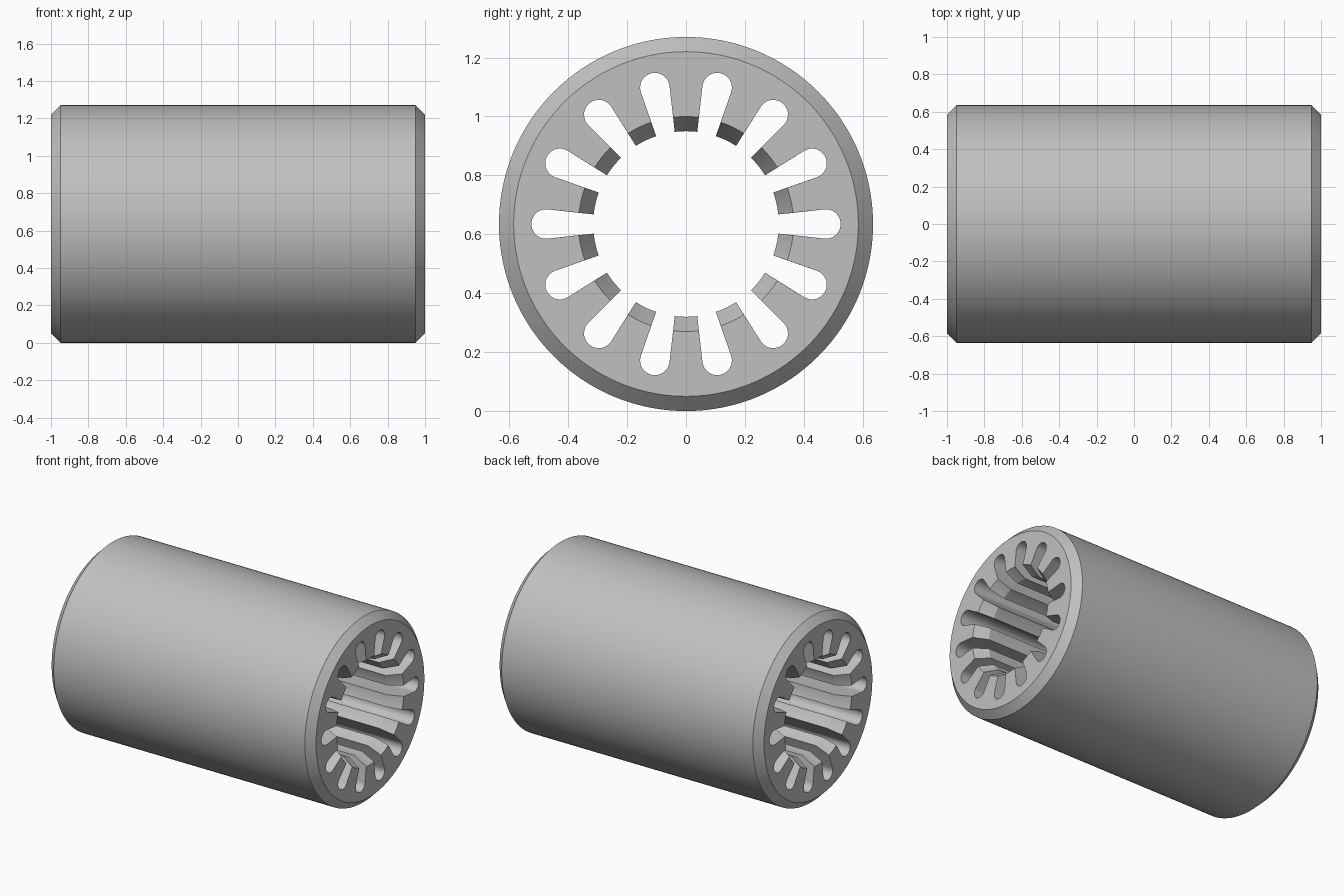
import bpy
import bmesh
from math import sin, cos, tan, pi, radians, sqrt, atan2

cube = bpy.data.objects.get("Cube")
if cube:
    bpy.data.objects.remove(cube, do_unlink=True)

SLOTS = 14
OUTER, BORE, CHAMFER = 0.635, 0.315, 0.05
HALF, LEAD_IN = 1.0, 0.09            # half length, axial depth of bore chamfer
SLOT_CENTRE, SLOT_R, FLARE = 0.475, 0.05, radians(6.4)
ROUND_STEPS, TIP_STEPS, RIM_STEPS = 18, 6, 168


def polar(r, a):
    return r * cos(a), r * sin(a)


def slot_mouth(r):
    """Angle from slot axis to slot wall at radius r."""
    tx = SLOT_CENTRE - SLOT_R * sin(FLARE)
    h = SLOT_R * cos(FLARE) + (r - tx) * tan(FLARE)
    return atan2(h, sqrt(r * r - h * h))


def slotted_outline(tip_r):
    """Closed bore outline: rounded slots separated by teeth."""
    pts = []
    pitch = 2 * pi / SLOTS
    mouth = slot_mouth(tip_r)
    sweep = pi / 2 + FLARE
    for i in range(SLOTS):
        a = i * pitch
        # rounded slot end
        for k in range(ROUND_STEPS + 1):
            t = -sweep + 2 * sweep * k / ROUND_STEPS
            u, v = SLOT_CENTRE + SLOT_R * cos(t), SLOT_R * sin(t)
            pts.append((u * cos(a) - v * sin(a), u * sin(a) + v * cos(a)))
        # tooth tip arc
        for k in range(TIP_STEPS + 1):
            pts.append(polar(tip_r, a + mouth + (pitch - 2 * mouth) * k / TIP_STEPS))
    return pts


def circle(r):
    return [polar(r, 2 * pi * i / RIM_STEPS) for i in range(RIM_STEPS)]


bm = bmesh.new()


def ring(points, x):
    return [bm.verts.new((x, y, z + OUTER)) for y, z in points]


def skin(rings):
    for a, b in zip(rings, rings[1:]):
        for i in range(len(a)):
            j = (i + 1) % len(a)
            bm.faces.new((a[i], a[j], b[j], b[i]))


# outer shell with chamfered rims
outer = [ring(circle(r), x) for r, x in (
    (OUTER - CHAMFER, -HALF), (OUTER, CHAMFER - HALF),
    (OUTER, HALF - CHAMFER), (OUTER - CHAMFER, HALF))]
skin(outer)

# slotted bore with chamfered tooth ends
inner = [ring(slotted_outline(r), x) for r, x in (
    (BORE + CHAMFER, -HALF), (BORE, LEAD_IN - HALF),
    (BORE, HALF - LEAD_IN), (BORE + CHAMFER, HALF))]
skin(inner)

# flat end faces
for end in (0, -1):
    rim = set(outer[end]) | set(inner[end])
    edges = [e for e in bm.edges if e.verts[0] in rim and e.verts[1] in rim]
    bmesh.ops.triangle_fill(bm, edges=edges, use_beauty=True)

bmesh.ops.recalc_face_normals(bm, faces=bm.faces[:])
mesh = bpy.data.meshes.new("slotted_core")
bm.to_mesh(mesh)
bm.free()

core = bpy.data.objects.new("slotted_core", mesh)
bpy.context.collection.objects.link(core)

# plain grey metal
grey = bpy.data.materials.new("grey_metal")
grey.use_nodes = True
colour = (0.53, 0.53, 0.53, 1)
grey.diffuse_color = colour
grey.node_tree.nodes["Principled BSDF"].inputs["Base Color"].default_value = colour
mesh.materials.append(grey)

bpy.ops.object.select_all(action="DESELECT")
core.select_set(True)
bpy.context.view_layer.objects.active = core
bpy.ops.object.shade_smooth_by_angle(angle=radians(20))
